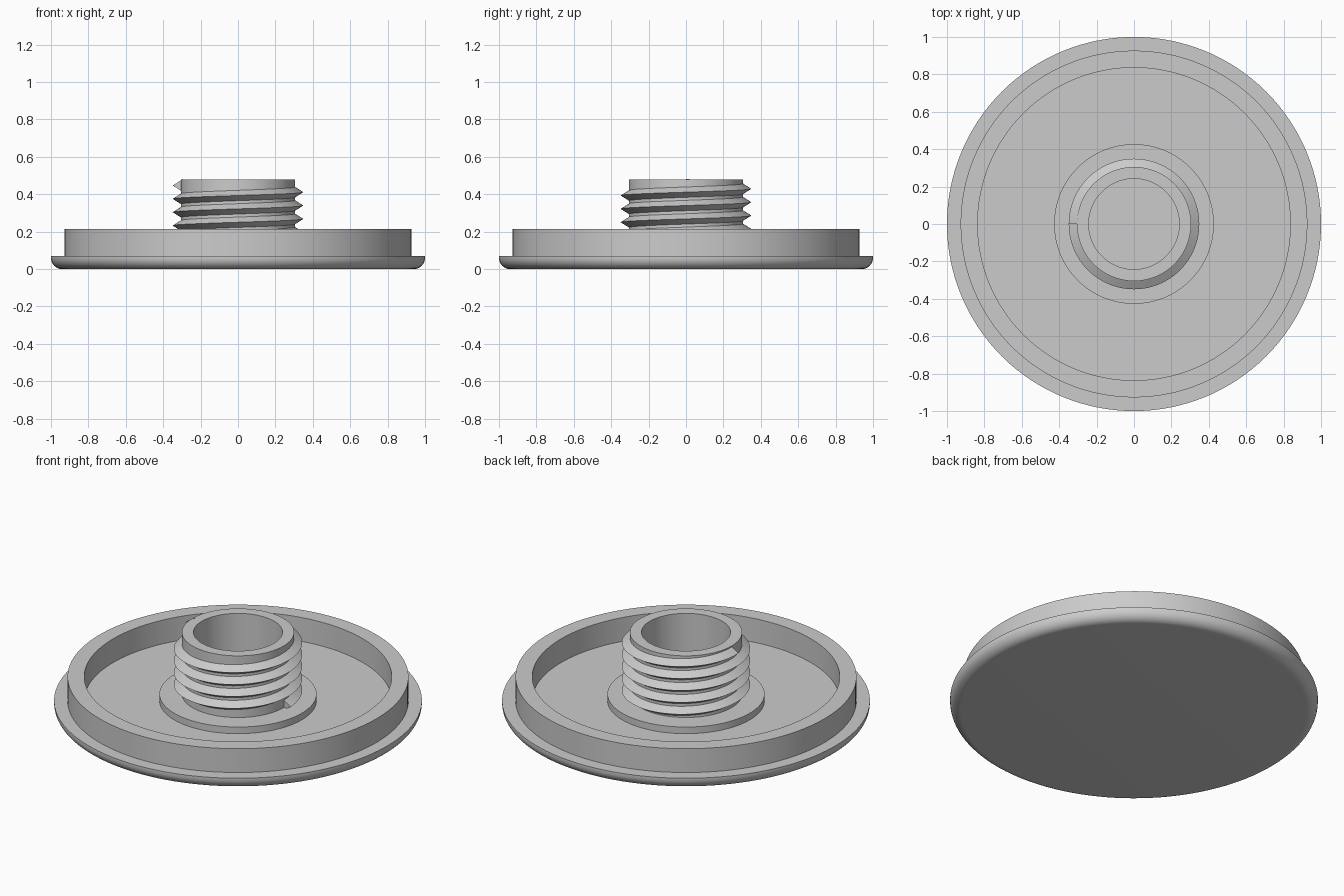
import bpy, bmesh, math

cube = bpy.data.objects.get("Cube")
if cube:
    bpy.data.objects.remove(cube, do_unlink=True)

GREY = (0.6, 0.6, 0.6, 1)
mat = bpy.data.materials.new("light grey plastic")
mat.use_nodes = True
mat.diffuse_color = GREY
mat.node_tree.nodes["Principled BSDF"].inputs["Base Color"].default_value = GREY

FLOOR = 0.07
SEGMENTS = 128


def finish(bm, name):
    bmesh.ops.recalc_face_normals(bm, faces=bm.faces[:])
    mesh = bpy.data.meshes.new(name)
    bm.to_mesh(mesh)
    bm.free()
    mesh.materials.append(mat)
    obj = bpy.data.objects.new(name, mesh)
    bpy.context.scene.collection.objects.link(obj)
    bpy.ops.object.select_all(action="DESELECT")
    obj.select_set(True)
    bpy.context.view_layer.objects.active = obj
    bpy.ops.object.shade_smooth_by_angle(angle=math.radians(30))
    return obj


def lathe(name, profile, closed=False):
    """Revolve (radius, height) points about z."""
    bm = bmesh.new()
    verts = [bm.verts.new((r, 0, z)) for r, z in profile]
    edges = [bm.edges.new(pair) for pair in zip(verts, verts[1:])]
    if closed:
        edges.append(bm.edges.new((verts[-1], verts[0])))
    bmesh.ops.spin(bm, geom=verts + edges, cent=(0, 0, 0), axis=(0, 0, 1),
                   angle=math.tau, steps=SEGMENTS, use_duplicate=False)
    bmesh.ops.remove_doubles(bm, verts=bm.verts[:], dist=0.0001)
    return finish(bm, name)


# Cap plate: rounded bottom edge, flange and raised rim
fillet = 0.06
arc = [(1 - fillet + fillet * math.sin(a), fillet - fillet * math.cos(a))
       for a in (math.pi / 2 * i / 10 for i in range(11))]
lathe("cap_plate", [(0, 0)] + arc + [
    (1, FLOOR), (0.927, FLOOR), (0.927, 0.213),
    (0.836, 0.213), (0.836, FLOOR), (0, FLOOR)])

# Hollow stem with its collar, seated in the plate
lathe("stem", [(0.242, 0.04), (0.427, 0.04), (0.427, 0.11),
               (0.305, 0.11), (0.305, 0.48), (0.242, 0.48)], closed=True)

# Right-handed V thread, swept from the collar up to a blunt end at -x
PITCH, TURNS, TOP = 0.0715, 4.5, 0.447
section = [(0.295, -0.034), (0.349, 0), (0.295, 0.034)]
bm = bmesh.new()
steps = int(TURNS * SEGMENTS)
rings = []
for i in range(steps + 1):
    back = (steps - i) / SEGMENTS
    angle = math.pi - math.tau * back
    rings.append([bm.verts.new((r * math.cos(angle), r * math.sin(angle),
                                TOP - PITCH * back + z)) for r, z in section])
for low, high in zip(rings, rings[1:]):
    for k in range(3):
        n = (k + 1) % 3
        bm.faces.new((low[k], low[n], high[n], high[k]))
bm.faces.new(rings[0])
bm.faces.new(rings[-1])
finish(bm, "screw_thread")
